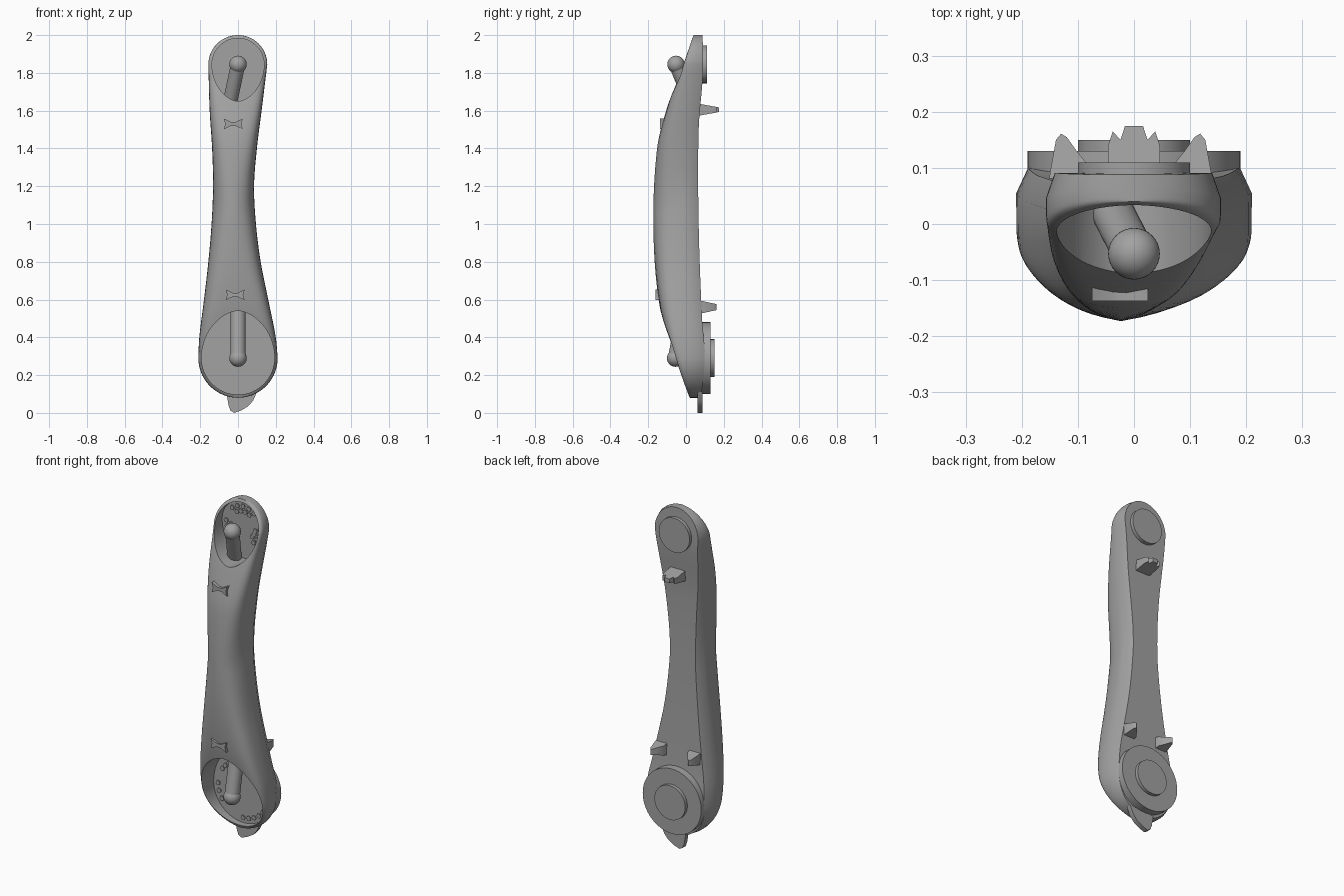
import bpy, bmesh, math
from mathutils import Vector

cube = bpy.data.objects.get("Cube")
if cube:
    bpy.data.objects.remove(cube, do_unlink=True)

grey = bpy.data.materials.new("plain grey")
grey.use_nodes = True
COLOR = (0.36, 0.36, 0.36, 1)
grey.diffuse_color = COLOR
grey.node_tree.nodes["Principled BSDF"].inputs["Base Color"].default_value = COLOR

LOW, HIGH = 0.29, 1.845       # centres of the rounded ends
LOW_R, HIGH_R = 0.21, 0.155
FLOOR = 0.05                  # depth of the recess floors


def finish(name, bm, angle=35):
    bmesh.ops.recalc_face_normals(bm, faces=bm.faces)
    mesh = bpy.data.meshes.new(name)
    bm.to_mesh(mesh)
    bm.free()
    mesh.materials.append(grey)
    ob = bpy.data.objects.new(name, mesh)
    bpy.context.collection.objects.link(ob)
    smooth(ob, angle)
    return ob


def smooth(ob, angle=35):
    bpy.ops.object.select_all(action='DESELECT')
    ob.select_set(True)
    bpy.context.view_layer.objects.active = ob
    bpy.ops.object.shade_smooth_by_angle(angle=math.radians(angle))


def loft(name, rings, angle=35):
    bm = bmesh.new()
    rows = [[bm.verts.new(p) for p in ring] for ring in rings]
    n = len(rows[0])
    for a, b in zip(rows, rows[1:]):
        for i in range(n):
            bm.faces.new((a[i], a[(i + 1) % n], b[(i + 1) % n], b[i]))
    bm.faces.new(rows[0])
    bm.faces.new(rows[-1])
    return finish(name, bm, angle)


def plate(name, outline, y0, y1):
    """Extrude an x-z outline along y."""
    return loft(name, [[(x, y, z) for x, z in outline] for y in (y0, y1)])


def circle(x, z, r, n=64):
    return [(x + r * math.cos(i * math.tau / n), z + r * math.sin(i * math.tau / n)) for i in range(n)]


def curve(keys, z):
    """Smooth interpolation through (z, value) keys."""
    z = min(max(z, keys[0][0]), keys[-1][0])
    i = max(k for k in range(len(keys) - 1) if keys[k][0] <= z)

    def slope(k):
        a, b = keys[max(k - 1, 0)], keys[min(k + 1, len(keys) - 1)]
        return (b[1] - a[1]) / (b[0] - a[0])
    (z0, v0), (z1, v1) = keys[i], keys[i + 1]
    h = z1 - z0
    t = (z - z0) / h
    return ((2*t**3 - 3*t*t + 1) * v0 + (t**3 - 2*t*t + t) * h * slope(i)
            + (3*t*t - 2*t**3) * v1 + (t**3 - t*t) * h * slope(i + 1))


# Body: rounded paddle ends joined by a bowed, slightly lopsided neck
RIGHT = [(.29, -.21), (.4, -.205), (.6, -.18), (.8, -.157), (1, -.14), (1.2, -.132), (1.4, -.137), (1.6, -.15), (1.845, -.157)]
LEFT = [(.29, .21), (.4, .2), (.6, .16), (.8, .12), (1, .095), (1.2, .085), (1.4, .1), (1.6, .125), (1.845, .155)]
FRONT = [(.08, .02), (.3, -.07), (.6, -.145), (1, -.173), (1.4, -.153), (1.6, -.105), (1.8, -.035), (2, .04)]
BACK = [(.08, .08), (.3, .1), (.5, .085), (1, .067), (1.5, .067), (1.8, .09), (2, .088)]


def section(z):
    f = 1
    if z < LOW:
        f = math.sqrt(max(1 - ((LOW - z) / LOW_R) ** 2, .0004))
    elif z > HIGH:
        f = math.sqrt(max(1 - ((z - HIGH) / HIGH_R) ** 2, .0004))
    xl, xr = curve(RIGHT, z) * f, curve(LEFT, z) * f
    yf, yb = curve(FRONT, z), curve(BACK, z)
    cx, w = (xl + xr) / 2, (xr - xl) / 2
    middle = max(0, 1 - abs(z - 1.1) / .75)
    p = 7 - 4 * middle ** .5
    mid = yb - .45 * min(yb - yf, .1)
    pts = []
    n = 28
    for i in range(n + 1):
        a = math.pi * i / n
        c, s = math.cos(a), math.sin(a)
        u = -math.copysign(abs(c) ** (2 / p), c)
        v = abs(s) ** (2 / p) * (1 - .12 * middle * abs(u))
        pts.append((cx + u * w, mid - (mid - yf) * v, z))
    inner = .9 - .15 * middle
    pts += [(cx + inner * w, yb, z), (cx, yb, z), (cx - inner * w, yb, z)]
    return pts


heights = [LOW - LOW_R * math.cos(i * math.pi / 28) for i in range(14)]
heights += [LOW + (HIGH - LOW) * i / 40 for i in range(41)]
heights += [HIGH + HIGH_R * math.sin(i * math.pi / 28) for i in range(1, 15)]
body = loft("body", [section(z) for z in heights])


# Egg-shaped recesses at both ends
def egg(z, r, length, up):
    pts = []
    for i in range(72):
        a = i * math.tau / 72
        c, s = math.cos(a), math.sin(a)
        if s > 0:
            pts.append((r * math.copysign(abs(c) ** 1.15, c), z + up * length * s))
        else:
            pts.append((r * c, z + up * r * s))
    return pts


for z, r, length, up in ((LOW, .193, .25, 1), (HIGH, .138, .195, -1)):
    cutter = plate("recess_cutter", egg(z, r, length, up), -.5, FLOOR)
    cutter.hide_render = True
    mod = body.modifiers.new("recess", 'BOOLEAN')
    mod.operation, mod.solver, mod.object = 'DIFFERENCE', 'EXACT', cutter
    bpy.context.view_layer.objects.active = body
    bpy.ops.object.modifier_apply(modifier=mod.name)
    bpy.data.objects.remove(cutter, do_unlink=True)
smooth(body)


# Ball-ended stalks inside the recesses
def stalk(name, ball, root, r):
    ball, root = Vector(ball), Vector(root)
    axis = (root - ball).normalized()
    side = axis.cross(Vector((0, 1, 0))).normalized()
    other = axis.cross(side)
    rings = []
    for c in (ball, root):
        rings.append([c + r * (side * a + other * b) for a, b in circle(0, 0, 1, 32)])
    loft(name, rings)
    bm = bmesh.new()
    bmesh.ops.create_uvsphere(bm, u_segments=32, v_segments=20, radius=.046)
    bmesh.ops.translate(bm, verts=bm.verts, vec=ball)
    finish(name + "_ball", bm)


stalk("lower_stalk", (0, -.055, LOW), (0, 0, .57), .041)
stalk("upper_stalk", (0, -.053, HIGH), (-.045, .035, 1.63), .038)

# Round caps on the back
plate("lower_back_disc", circle(0, LOW, .19), .05, .13)
plate("lower_back_hub", circle(0, LOW, .1), .12, .15)
plate("upper_back_disc", circle(0, HIGH, .1), .05, .11)


# Small six-sided studs in arcs on the recess floors
def studs(name, z, r, start, end, count):
    for i in range(count):
        a = math.radians(start + (end - start) * i / (count - 1))
        plate(name, circle(r * math.cos(a), z + r * math.sin(a), .014, 6), FLOOR - .006, FLOOR + .01)


for start, end, count in ((0, 52, 6), (104, 146, 5), (180, 212, 3), (270, 322, 5)):
    studs("lower_stud", LOW, .162, start, end, count)
for start, end, count in ((50, 130, 5), (180, 232, 4), (308, 360, 4)):
    studs("upper_stud", HIGH, .11, start, end, count)
    studs("upper_stud", HIGH, .08, start + 10, end - 10, count - 1)

# Bow reliefs on the front
BOW = [(-.05, -.028), (-.012, -.01), (.012, -.01), (.05, -.028), (.042, 0),
       (.05, .028), (.012, .01), (-.012, .01), (-.05, .028), (-.042, 0)]
for name, x, z in (("upper_bow", -.025, 1.53), ("lower_bow", -.015, .625)):
    y = curve(FRONT, z)
    plate(name, [(x + a, z + b) for a, b in BOW], y - .012, y + .04)


# Pointed fins on the back, thinning towards the tip
def fin(name, outline, z, thick, tip):
    rings = []
    for side in (-1, 1):
        rings.append([(x, y, z + side * (thick + (tip - thick) * max(0, (y - .05) / .12))) for x, y in outline])
    loft(name, rings, 50)


EAR = [(.065, .05), (.07, .105), (.09, .13), (.108, .155), (.118, .161), (.127, .15), (.138, .09), (.14, .05)]
fin("left_ear", EAR, .56, .04, .014)
fin("right_ear", [(-x - .012, y) for x, y in EAR], .56, .04, .014)
fin("crown", [(-.047, .05), (-.046, .14), (-.038, .165), (-.024, .15), (-.016, .175), (.016, .175),
              (.024, .15), (.038, .165), (.046, .14), (.047, .05)], 1.605, .035, .013)

# Leaf-shaped tail at the bottom
plate("tail", [(-.06, .1), (-.05, .04), (-.04, .012), (-.02, 0), (.015, .012), (.055, .036), (.08, .065), (.1, .11)], .06, .088)
